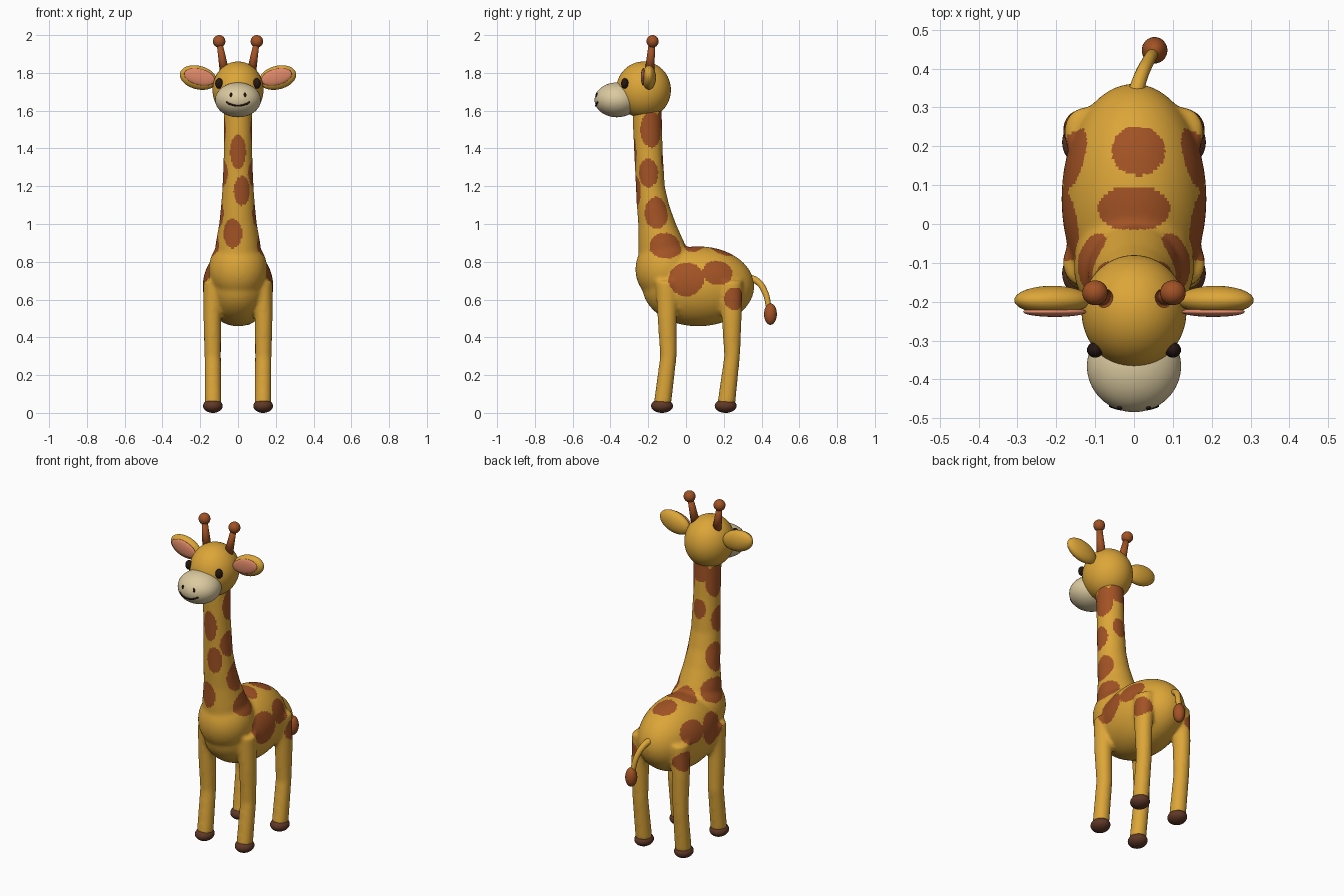
import bpy, bmesh, math
from mathutils import Matrix, Vector

if "Cube" in bpy.data.objects:
    bpy.data.objects.remove(bpy.data.objects["Cube"])


def material(name, rgb):
    m = bpy.data.materials.new(name)
    m.diffuse_color = (*rgb, 1)
    m.use_nodes = True
    m.node_tree.nodes["Principled BSDF"].inputs["Base Color"].default_value = m.diffuse_color
    return m


YELLOW = material("golden_yellow", (0.72, 0.38, 0.04))
BROWN = material("spot_brown", (0.36, 0.085, 0.018))
HOOF = material("hoof_brown", (0.115, 0.04, 0.02))
CREAM = material("muzzle_cream", (0.71, 0.59, 0.35))
PINK = material("ear_pink", (0.74, 0.25, 0.14))
DARK = material("eye_dark", (0.018, 0.008, 0.006))


def add_ball(bm, loc, radii, tilt=0.0, seg=48):
    m = (Matrix.Translation(loc) @ Matrix.Rotation(tilt, 4, 'Y')
         @ Matrix.Diagonal((*radii, 1)))
    bmesh.ops.create_uvsphere(bm, u_segments=seg, v_segments=seg // 2, radius=1, matrix=m)


def add_tube(bm, rings, seg=32):
    """Closed tube through horizontal oval rings (x, y, z, rx, ry)."""
    loops = []
    for x, y, z, rx, ry in rings:
        loops.append([bm.verts.new((x + rx * math.cos(a), y + ry * math.sin(a), z))
                      for a in (2 * math.pi * i / seg for i in range(seg))])
    for lo, hi in zip(loops, loops[1:]):
        for i in range(seg):
            j = (i + 1) % seg
            bm.faces.new((lo[i], lo[j], hi[j], hi[i]))
    bm.faces.new(loops[0][::-1])
    bm.faces.new(loops[-1])


def finish(name, bm, *mats):
    bmesh.ops.recalc_face_normals(bm, faces=bm.faces)
    me = bpy.data.meshes.new(name)
    bm.to_mesh(me)
    bm.free()
    for m in mats:
        me.materials.append(m)
    for p in me.polygons:
        p.use_smooth = True
    ob = bpy.data.objects.new(name, me)
    bpy.context.collection.objects.link(ob)
    return ob


def ball(name, mat, loc, radii, tilt=0.0, seg=48):
    bm = bmesh.new()
    add_ball(bm, loc, radii, tilt, seg)
    return finish(name, bm, mat)


def baked(ob):
    """Mesh of an object with its modifiers or bevel applied."""
    dg = bpy.context.evaluated_depsgraph_get()
    return bpy.data.meshes.new_from_object(ob.evaluated_get(dg))


def cord(name, mat, pts, radius):
    """Round cord along a smooth path; each point is (x, y, z, thickness)."""
    cu = bpy.data.curves.new(name, 'CURVE')
    cu.dimensions = '3D'
    cu.bevel_depth = radius
    cu.bevel_resolution = 4
    cu.use_fill_caps = True
    sp = cu.splines.new('BEZIER')
    sp.bezier_points.add(len(pts) - 1)
    for bp, (x, y, z, t) in zip(sp.bezier_points, pts):
        bp.co = (x, y, z)
        bp.radius = t
        bp.handle_left_type = bp.handle_right_type = 'AUTO'
    tmp = bpy.data.objects.new(name + "_path", cu)
    bpy.context.collection.objects.link(tmp)
    bpy.context.view_layer.update()
    bm = bmesh.new()
    bm.from_mesh(baked(tmp))
    bpy.data.objects.remove(tmp)
    return finish(name, bm, mat)


# Body: torso, chest, neck and legs fused into one soft skin
bm = bmesh.new()
add_ball(bm, (0, 0.065, 0.67), (0.187, 0.297, 0.212))
add_ball(bm, (0, -0.11, 0.76), (0.155, 0.158, 0.172))
add_tube(bm, [(0, -0.11, 0.76, 0.13, 0.14), (0, -0.13, 0.9, 0.118, 0.122),
              (0, -0.153, 1.0, 0.1, 0.1), (0, -0.175, 1.1, 0.09, 0.086),
              (0, -0.189, 1.2, 0.082, 0.077), (0, -0.2, 1.4, 0.075, 0.076),
              (0, -0.208, 1.66, 0.076, 0.079)])
for s in (-1, 1):
    add_tube(bm, [(s * 0.132, -0.125, 0.045, 0.045, 0.047), (s * 0.134, -0.093, 0.3, 0.044, 0.044),
                  (s * 0.136, -0.1, 0.5, 0.047, 0.051), (s * 0.13, -0.1, 0.7, 0.053, 0.062)])
    add_tube(bm, [(s * 0.132, 0.213, 0.045, 0.045, 0.048), (s * 0.134, 0.244, 0.3, 0.044, 0.042),
                  (s * 0.136, 0.242, 0.5, 0.047, 0.053), (s * 0.125, 0.235, 0.7, 0.054, 0.065)])
body = finish("body", bm, YELLOW, BROWN)
rm = body.modifiers.new("fuse", 'REMESH')
rm.mode = 'VOXEL'
rm.voxel_size = 0.009
rm.use_smooth_shade = True
sm = body.modifiers.new("soften", 'SMOOTH')
sm.factor = 0.5
sm.iterations = 14
bpy.context.view_layer.update()
skin = baked(body)
body.modifiers.clear()
body.data = skin
skin.materials.clear()
skin.materials.append(YELLOW)
skin.materials.append(BROWN)

# Coat spots: ovals (centre, radii); side ones are mirrored
SIDE = [(0.075, -0.18, 1.5, 0.06, 0.062, 0.095), (0.08, -0.2, 1.27, 0.055, 0.055, 0.075),
        (0.09, -0.155, 1.06, 0.06, 0.065, 0.085), (0.12, -0.105, 0.885, 0.085, 0.09, 0.07),
        (0.18, 0.0, 0.71, 0.09, 0.095, 0.092), (0.17, 0.17, 0.745, 0.09, 0.083, 0.068),
        (0.17, 0.257, 0.605, 0.08, 0.055, 0.06)]
MIDDLE = [(0, -0.275, 1.38, 0.043, 0.06, 0.09), (0.022, -0.265, 1.175, 0.045, 0.06, 0.078),
          (-0.03, -0.25, 0.95, 0.052, 0.06, 0.078), (0, -0.125, 1.335, 0.042, 0.05, 0.06),
          (0, -0.13, 1.555, 0.06, 0.05, 0.06), (0, 0.04, 0.88, 0.1, 0.058, 0.08),
          (0.012, 0.19, 0.86, 0.07, 0.066, 0.08)]


def in_spot(c, spot):
    return sum(((c[i] - spot[i]) / spot[i + 3]) ** 2 for i in range(3)) < 1


for p in skin.polygons:
    c = p.center
    side = (abs(c.x), c.y, c.z)
    spotted = any(in_spot(side, q) for q in SIDE) or any(in_spot(c, q) for q in MIDDLE)
    p.material_index = int(spotted)
    p.use_smooth = True

# Head and muzzle
ball("head", YELLOW, (0, -0.225, 1.71), (0.135, 0.145, 0.15), seg=64)
MC, MR = Vector((0, -0.366, 1.657)), Vector((0.121, 0.118, 0.092))
ball("muzzle", CREAM, MC, MR, seg=64)


def on_muzzle(x, z):
    d = 1 - (x / MR.x) ** 2 - ((z - MC.z) / MR.z) ** 2
    return MC.y - MR.y * math.sqrt(d)


# Smile
cord("mouth", DARK, [(x, on_muzzle(x, z), z, 1) for x, z in
                     ((i * 0.0155, 1.626 + 0.0012 * i * i) for i in range(-4, 5))], 0.005)

for s, side in ((-1, "left"), (1, "right")):
    # Face details
    ball(side + "_eye", DARK, (s * 0.1, -0.324, 1.744), (0.021, 0.02, 0.028), seg=24)
    ball(side + "_nostril", DARK, (s * 0.037, on_muzzle(0.037, 1.683), 1.683),
         (0.007, 0.005, 0.014), seg=16)
    # Ears
    ball(side + "_ear", YELLOW, (s * 0.21, -0.196, 1.775), (0.1, 0.037, 0.062), -s * 0.25)
    ball(side + "_inner_ear", PINK, (s * 0.204, -0.226, 1.779), (0.083, 0.013, 0.043), -s * 0.25)
    # Horns with round tips
    bm = bmesh.new()
    add_tube(bm, [(s * 0.07, -0.194, 1.8, 0.026, 0.026), (s * 0.098, -0.18, 1.96, 0.015, 0.017)], 24)
    add_ball(bm, (s * 0.1, -0.177, 1.967), (0.033, 0.032, 0.033), seg=32)
    finish(side + "_horn", bm, BROWN)
    # Hooves
    for y, end in ((-0.127, "front"), (0.21, "rear")):
        ball(f"{side}_{end}_hoof", HOOF, (s * 0.133, y, 0.037), (0.052, 0.058, 0.037), seg=32)

# Tail with tuft
cord("tail", YELLOW, [(0.0, 0.32, 0.715, 1.2), (0.016, 0.375, 0.698, 1),
                      (0.036, 0.418, 0.64, 0.9), (0.05, 0.44, 0.55, 0.8)], 0.018)
ball("tail_tuft", BROWN, (0.053, 0.447, 0.523), (0.033, 0.034, 0.057), seg=32)
